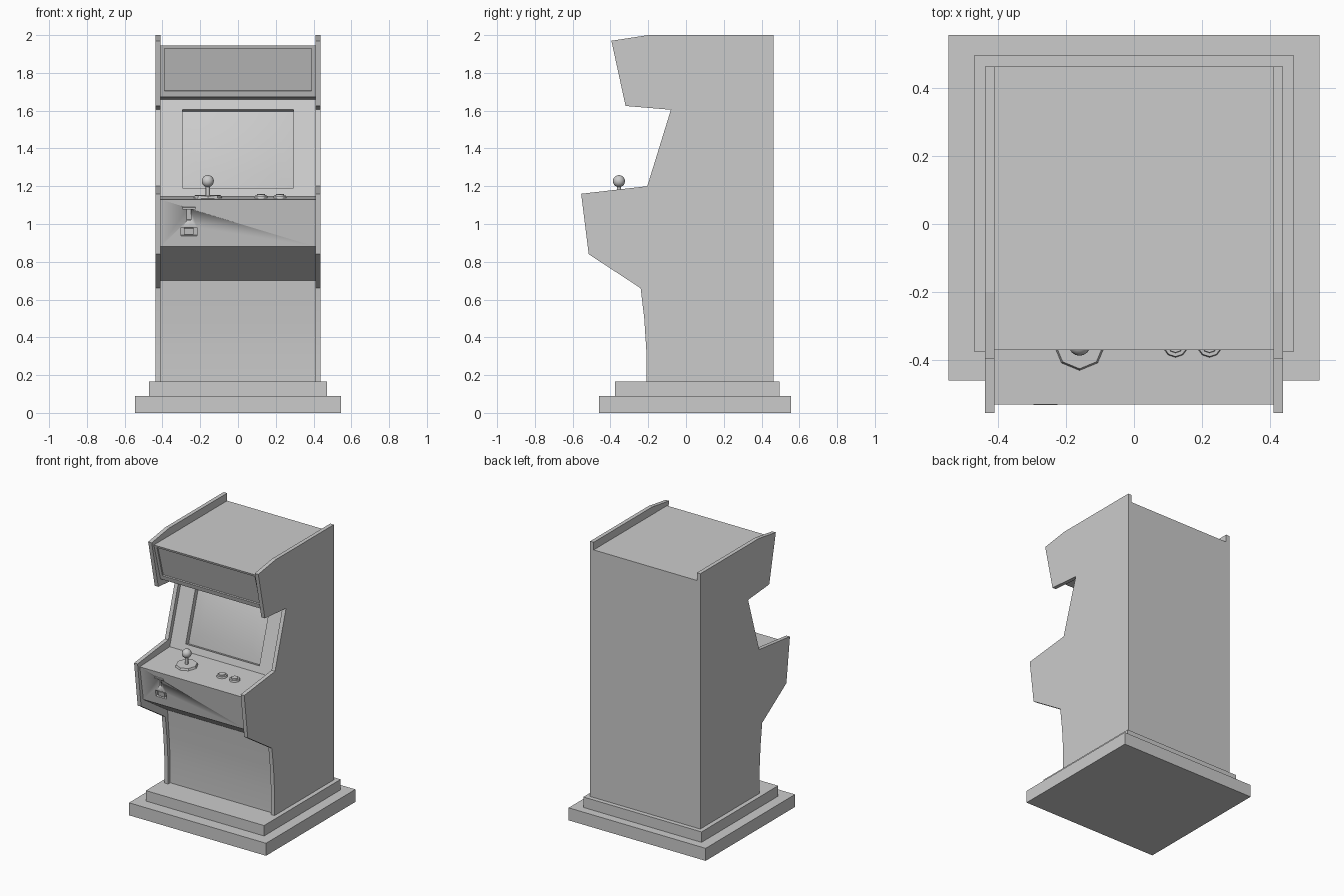
import bpy, bmesh, math
from mathutils import Vector

if "Cube" in bpy.data.objects:
    bpy.data.objects.remove(bpy.data.objects["Cube"])


def finish(bm, name, angle=30):
    bmesh.ops.recalc_face_normals(bm, faces=bm.faces[:])
    me = bpy.data.meshes.new(name)
    bm.to_mesh(me)
    bm.free()
    for p in me.polygons:
        p.use_smooth = True
    me.set_sharp_from_angle(angle=math.radians(angle))
    ob = bpy.data.objects.new(name, me)
    bpy.context.collection.objects.link(ob)
    return ob


def prism(profile, x0, x1):
    """Extrude a (y, z) profile along x; also return the faces along its edges."""
    bm = bmesh.new()
    a = [bm.verts.new((x0, y, z)) for y, z in profile]
    b = [bm.verts.new((x1, y, z)) for y, z in profile]
    n = len(profile)
    strips = [bm.faces.new((a[i], a[(i + 1) % n], b[(i + 1) % n], b[i])) for i in range(n)]
    bm.faces.new(a)
    bm.faces.new(b)
    bmesh.ops.recalc_face_normals(bm, faces=bm.faces[:])
    return bm, strips


def box(name, lo, hi, tilt=0.0):
    lo, hi = Vector(lo), Vector(hi)
    bm = bmesh.new()
    bmesh.ops.create_cube(bm, size=1)
    bmesh.ops.scale(bm, vec=hi - lo, verts=bm.verts[:])
    ob = finish(bm, name)
    ob.location = (lo + hi) / 2
    ob.rotation_euler.x = tilt
    return ob


def disc(name, r0, r1, h, loc, sides, tilt=0.0):
    bm = bmesh.new()
    bmesh.ops.create_cone(bm, cap_ends=True, segments=sides, radius1=r0, radius2=r1, depth=h)
    ob = finish(bm, name, 46 if sides > 8 else 30)
    ob.location = loc
    ob.rotation_euler.x = tilt
    return ob


def inset(bm, face, thickness, depth=0.0):
    bmesh.ops.inset_individual(bm, faces=[face], thickness=thickness, depth=depth,
                               use_even_offset=True)


def recess(bm, face, half_w, z0, z1, depth):
    """Sink a rectangular window into a sloping front face."""
    zs = [v.co.z for v in face.verts]
    lo = min(face.verts, key=lambda v: v.co.z).co.copy()
    hi = max(face.verts, key=lambda v: v.co.z).co.copy()
    mid = (min(zs) + max(zs)) / 2
    inset(bm, face, 0.01)
    for v in face.verts:
        z = z1 if v.co.z > mid else z0
        t = (z - lo.z) / (hi.z - lo.z)
        v.co = (math.copysign(half_w, v.co.x), lo.y + t * (hi.y - lo.y), z)
    inset(bm, face, 0.0, -depth)


# stepped plinth
box("plinth_lower", (-0.545, -0.46, 0), (0.545, 0.555, 0.09))
box("plinth_upper", (-0.47, -0.375, 0.09), (0.47, 0.495, 0.165))

# side panels
side = [(-0.21, 0.165), (-0.21, 0.33), (-0.221, 0.5), (-0.24, 0.66), (-0.515, 0.84),
        (-0.555, 1.16), (-0.205, 1.20), (-0.08, 1.605), (-0.32, 1.625), (-0.395, 1.97),
        (-0.2, 2.0), (0.463, 2.0), (0.463, 0.165)]
for name, x0, x1 in (("side_panel_left", -0.438, -0.41), ("side_panel_right", 0.41, 0.438)):
    finish(prism(side, x0, x1)[0], name, 8)

# cabinet body between the panels
body = [(-0.185, 0.165), (-0.185, 0.33), (-0.196, 0.5), (-0.215, 0.70), (-0.49, 0.88),
        (-0.53, 1.13), (-0.19, 1.145), (-0.03, 1.66), (-0.295, 1.672), (-0.37, 1.945),
        (0.463, 1.945), (0.463, 0.165)]
bm, strips = prism(body, -0.41, 0.41)
recess(bm, strips[6], 0.293, 1.19, 1.605, 0.035)   # screen window
inset(bm, strips[6], 0.085, 0.02)                  # bulging glass
recess(bm, strips[8], 0.388, 1.705, 1.93, 0.01)    # marquee panel
cabinet = finish(bm, "cabinet_body", 25)

# coin slot and coin return cut into the control box front
tilt = math.atan(0.16)


def front_y(z):
    return -0.49 - 0.16 * (z - 0.88)


for name, w, z0, z1, d in (("coin_slot_cutter", 0.02, 1.02, 1.078, 0.015),
                           ("coin_return_cutter", 0.085, 0.937, 0.983, 0.02)):
    y = front_y((z0 + z1) / 2)
    cutter = box(name, (-0.26 - w / 2, y - d, z0), (-0.26 + w / 2, y + d, z1), tilt)
    cutter.hide_render = True
    cutter.hide_viewport = True
    mod = cabinet.modifiers.new(name, "BOOLEAN")
    mod.operation = "DIFFERENCE"
    mod.solver = "EXACT"
    mod.object = cutter

# coin slot lip and return flap
y = front_y(1.085)
box("coin_slot_lip", (-0.295, y - 0.008, 1.079), (-0.225, y + 0.008, 1.09), tilt)
y = front_y(0.96)
box("coin_return_flap", (-0.285, y + 0.004, 0.945), (-0.235, y + 0.022, 0.978), tilt)

# joystick
deck = math.atan(0.015 / 0.34)
jx, jy, jz = -0.16, -0.355, 1.138
disc("joystick_base", 0.077, 0.07, 0.018, (jx, jy, jz + 0.005), 8, deck)
disc("joystick_shaft", 0.011, 0.011, 0.08, (jx, jy, 1.17), 12)
bm = bmesh.new()
bmesh.ops.create_uvsphere(bm, u_segments=16, v_segments=10, radius=0.032)
finish(bm, "joystick_ball", 60).location = (jx, jy, 1.227)

# buttons
for i, x in enumerate((0.122, 0.222)):
    disc(f"button_ring_{i + 1}", 0.038, 0.034, 0.016, (x, jy, jz + 0.004), 10, deck)
    disc(f"button_cap_{i + 1}", 0.025, 0.022, 0.012, (x, jy, jz + 0.014), 10, deck)
